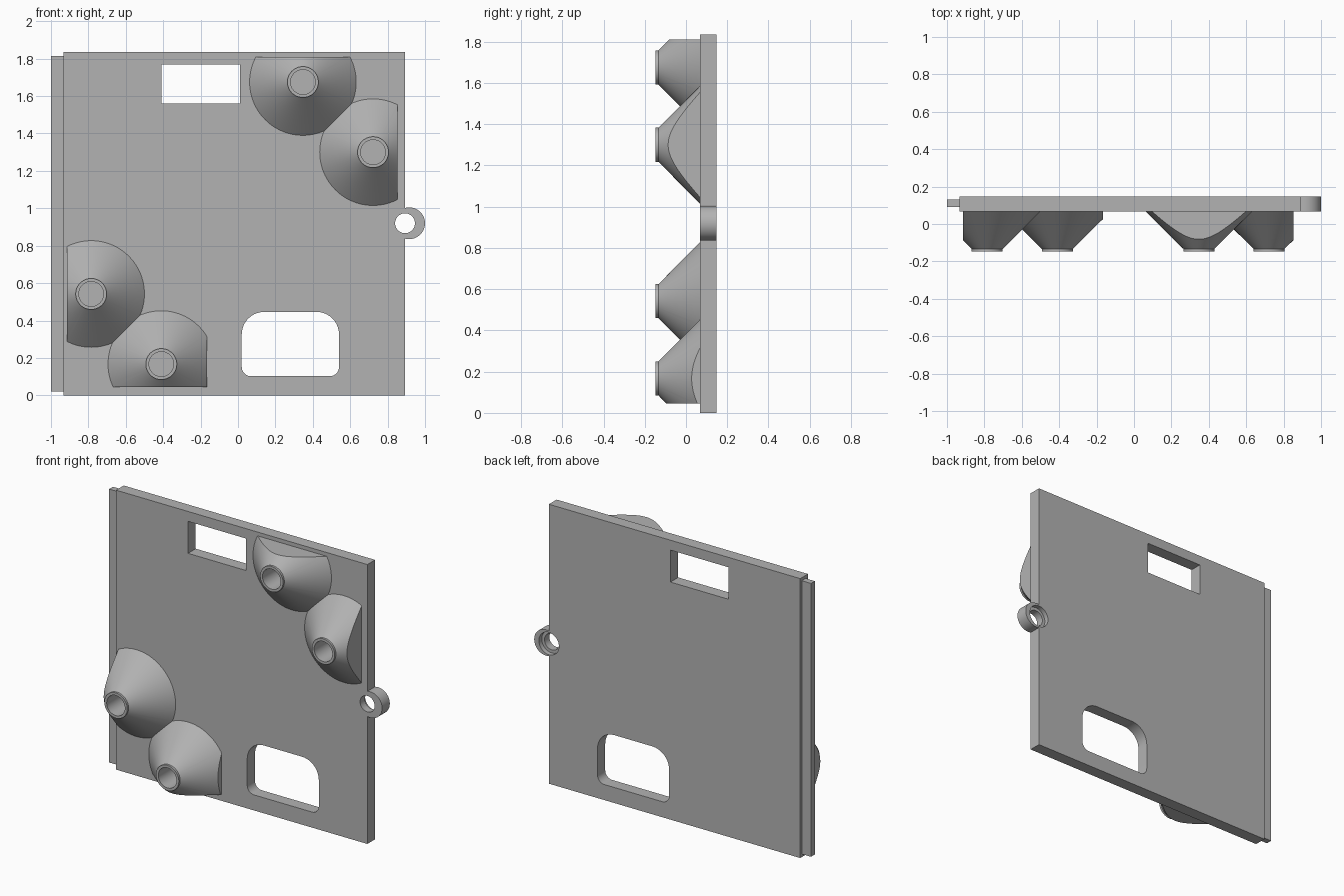
import bpy, bmesh, math
from mathutils import Matrix, Vector

cube = bpy.data.objects.get("Cube")
if cube:
    bpy.data.objects.remove(cube)

grey = bpy.data.materials.new("matte grey")
grey.use_nodes = True
COLOUR = (0.45, 0.45, 0.45, 1)
grey.diffuse_color = COLOUR
grey.node_tree.nodes["Principled BSDF"].inputs["Base Color"].default_value = COLOUR

FRONT, BACK = 0.067, 0.147


def add_object(name, bm):
    bmesh.ops.recalc_face_normals(bm, faces=bm.faces)
    mesh = bpy.data.meshes.new(name)
    bm.to_mesh(mesh)
    bm.free()
    mesh.materials.append(grey)
    ob = bpy.data.objects.new(name, mesh)
    bpy.context.collection.objects.link(ob)
    return ob


def prism(name, outline, y0, y1):
    """Extrude an x-z outline from y0 to y1."""
    bm = bmesh.new()
    face = bm.faces.new([bm.verts.new((x, y0, z)) for x, z in outline])
    ext = bmesh.ops.extrude_face_region(bm, geom=[face])["geom"]
    bmesh.ops.translate(bm, vec=(0, y1 - y0, 0),
                        verts=[v for v in ext if isinstance(v, bmesh.types.BMVert)])
    return add_object(name, bm)


def arc(x, z, r, start=0, sweep=360, n=48):
    count = n if sweep == 360 else n + 1
    angles = [math.radians(start + sweep * i / n) for i in range(count)]
    return [(x + r * math.cos(a), z + r * math.sin(a)) for a in angles]


def rect(x0, x1, z0, z1):
    return [(x0, z0), (x1, z0), (x1, z1), (x0, z1)]


def rounded(x0, x1, z0, z1, r_low, r_high):
    return (arc(x0 + r_low, z0 + r_low, r_low, 180, 90, 10)
            + arc(x1 - r_low, z0 + r_low, r_low, 270, 90, 10)
            + arc(x1 - r_high, z1 - r_high, r_high, 0, 90, 10)
            + arc(x0 + r_high, z1 - r_high, r_high, 90, 90, 10))


def boolean(target, tool, operation):
    """Apply a boolean and remove the tool."""
    mod = target.modifiers.new("boolean", "BOOLEAN")
    mod.operation, mod.solver, mod.object = operation, "EXACT", tool
    bpy.context.view_layer.update()
    graph = bpy.context.evaluated_depsgraph_get()
    result = bpy.data.meshes.new_from_object(target.evaluated_get(graph))
    target.modifiers.clear()
    target.data = result
    bpy.data.objects.remove(tool)


def smooth(ob):
    bpy.ops.object.select_all(action="DESELECT")
    ob.select_set(True)
    bpy.context.view_layer.objects.active = ob
    bpy.ops.object.shade_smooth_by_angle(angle=math.radians(30))


# Panel with its lug, two windows and a stepped screw hole
panel = prism("panel", rect(-0.933, 0.893, 0, 1.835), FRONT, BACK)
boolean(panel, prism("lug", arc(0.915, 0.92, 0.085), FRONT, BACK), "UNION")
cuts = [(rect(-0.41, 0.01, 1.56, 1.77), FRONT - 0.1),
        (rounded(0.02, 0.54, 0.102, 0.446, 0.05, 0.12), FRONT - 0.1),
        (arc(0.893, 0.92, 0.053), FRONT - 0.1),
        (arc(0.893, 0.92, 0.073), BACK - 0.03)]
for outline, start in cuts:
    boolean(panel, prism("cutter", outline, start, BACK + 0.1), "DIFFERENCE")
smooth(panel)

# Thin tongue along the right edge
prism("edge_tongue", rect(-1, -0.92, 0.02, 1.815), 0.091, 0.131)


def cone_post(name, x, z, walls, partner):
    """Hollow-tipped cone, trimmed by flat walls and mitred against its partner."""
    bm = bmesh.new()
    profile = [(0, 0.03), (0.066, 0.03), (0.066, -0.147), (0.083, -0.147),
               (0.083, -0.133), (0.285, FRONT), (0.285, FRONT + 0.005), (0, FRONT + 0.005)]
    verts = [bm.verts.new((r, y, 0)) for r, y in profile]
    edges = [bm.edges.new(pair) for pair in zip(verts, verts[1:])]
    bmesh.ops.spin(bm, geom=verts + edges, cent=(0, 0, 0), axis=(0, 1, 0),
                   angle=math.tau, steps=96, use_merge=True)
    bmesh.ops.remove_doubles(bm, verts=bm.verts, dist=1e-5)
    bmesh.ops.translate(bm, verts=bm.verts, vec=(x, 0, z))

    def trim(point, normal, cap):
        cut = bmesh.ops.bisect_plane(bm, geom=bm.verts[:] + bm.edges[:] + bm.faces[:],
                                     dist=1e-6, plane_co=point, plane_no=normal,
                                     clear_outer=True)["geom_cut"]
        if cap:
            bmesh.ops.edgeloop_fill(
                bm, edges=[e for e in cut if isinstance(e, bmesh.types.BMEdge)])

    for point, normal in walls:
        trim(point, normal, True)
    gap = Vector((partner[0] - x, 0, partner[1] - z))
    trim(Vector((x, 0, z)) + gap / 2, gap, False)
    smooth(add_object(name, bm))


# Two pairs of cone posts on the front
outer_low, inner_low = (-0.785, 0.542), (-0.41, 0.167)
inner_high, outer_high = (0.347, 1.675), (0.722, 1.3)
cone_post("lower_outer_post", *outer_low, [((-0.915, 0, 0), (-1, 0, 0))], inner_low)
cone_post("lower_inner_post", *inner_low,
          [((-0.165, 0, 0), (1, 0, 0)), ((0, 0, 0.045), (0, 0, -1))], outer_low)
cone_post("upper_inner_post", *inner_high, [((0, 0, 1.81), (0, 0, 1))], outer_high)
cone_post("upper_outer_post", *outer_high, [((0.852, 0, 0), (1, 0, 0))], inner_high)
